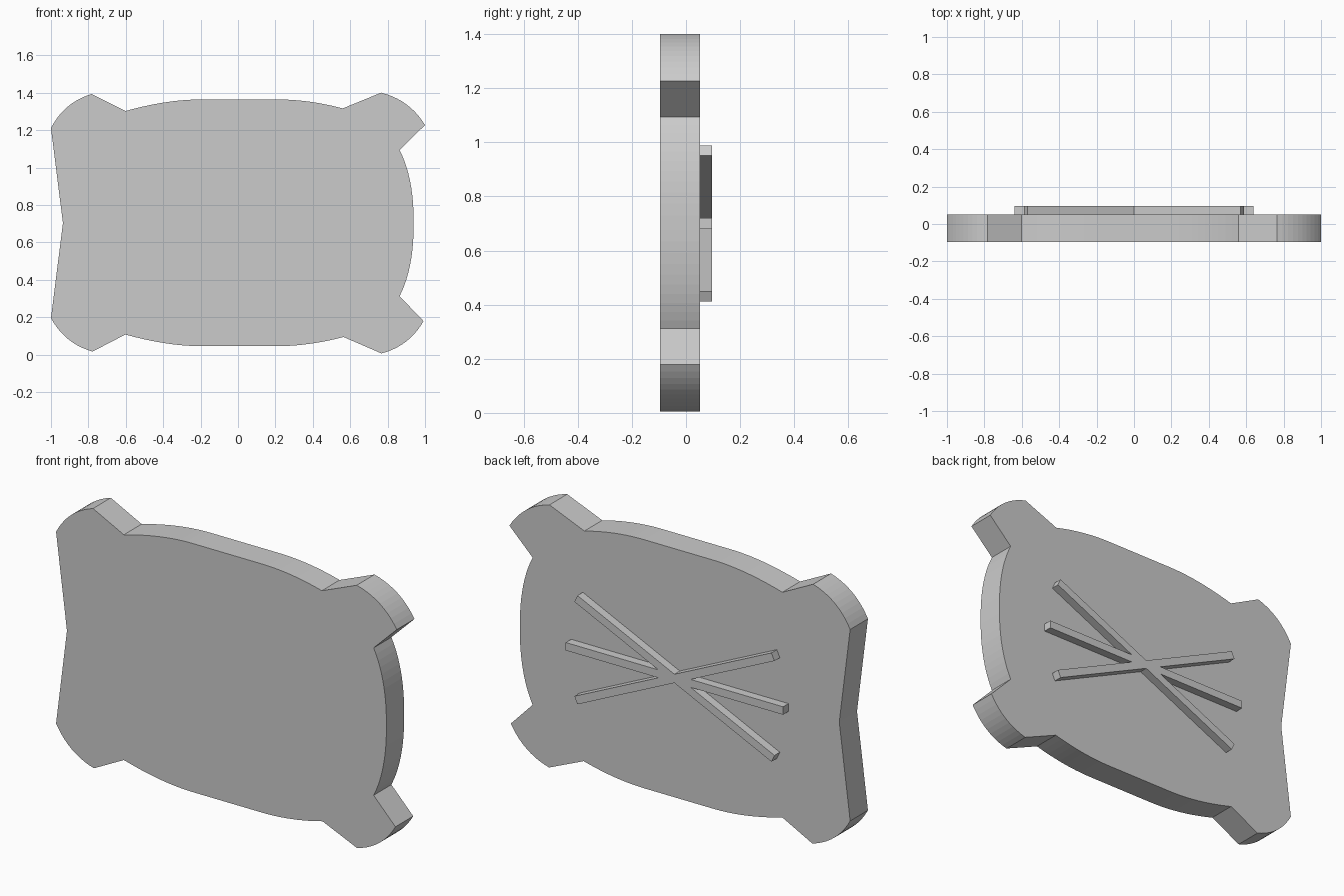
import bpy, bmesh
from math import sin, cos, radians
from mathutils import Vector

if "Cube" in bpy.data.objects:
    bpy.data.objects.remove(bpy.data.objects["Cube"])


def extrude_profile(name, pts, y0, y1):
    """Closed x/z outline turned into a slab from y0 to y1."""
    bm = bmesh.new()
    face = bm.faces.new([bm.verts.new((x, y0, z)) for x, z in pts])
    ext = bmesh.ops.extrude_face_region(bm, geom=[face])
    moved = [g for g in ext["geom"] if isinstance(g, bmesh.types.BMVert)]
    bmesh.ops.translate(bm, verts=moved, vec=(0, y1 - y0, 0))
    bmesh.ops.recalc_face_normals(bm, faces=bm.faces)
    bmesh.ops.triangulate(bm, faces=[f for f in bm.faces if len(f.verts) > 4])
    me = bpy.data.meshes.new(name)
    bm.to_mesh(me)
    bm.free()
    ob = bpy.data.objects.new(name, me)
    bpy.context.collection.objects.link(ob)
    return ob


def bend(a, c, b, n=10):
    """Quadratic curve from a to b, pulled towards c."""
    a, c, b = Vector(a), Vector(c), Vector(b)
    return [tuple(a * (1 - t) ** 2 + c * 2 * t * (1 - t) + b * t * t)
            for t in (i / n for i in range(n + 1))]


def lobe(a, b, bulge=0.03):
    """Rounded corner tip from a to b, bulging away from the plate centre."""
    a, b = Vector(a), Vector(b)
    d = (b - a).normalized()
    out = Vector((-d.y, d.x))
    mid = (a + b) / 2
    if out.dot(mid - Vector((0, 0.7))) < 0:
        out.negate()
    return bend(a, mid + out * 2 * bulge, b)


# Cushion-shaped plate, outlined clockwise from the left notch
outline = [(-0.936, 0.703)]
outline += lobe((-1.0, 1.211), (-0.783, 1.393))
outline += bend((-0.602, 1.302), (-0.38, 1.364), (-0.195, 1.364))
outline += bend((0.205, 1.364), (0.38, 1.364), (0.56, 1.316))
outline += lobe((0.765, 1.40), (1.0, 1.227))
outline += bend((0.864, 1.094), (0.937, 0.95), (0.939, 0.73))
outline += bend((0.939, 0.676), (0.937, 0.456), (0.864, 0.312))
outline += lobe((0.992, 0.179), (0.767, 0.006))
outline += bend((0.564, 0.094), (0.38, 0.045), (0.205, 0.045))
outline += bend((-0.195, 0.045), (-0.38, 0.045), (-0.602, 0.107))
outline += lobe((-0.778, 0.016), (-1.0, 0.195))
extrude_profile("plate", outline, -0.097, 0.052)

# Six-armed raised rib star on the back
half, length, centre_z = 0.021, 0.638, 0.70
arms = [0, 25, 155, 180, 205, 335]
star = []
for i, deg in enumerate(arms):
    a = radians(deg)
    nxt = radians(arms[(i + 1) % 6] + (360 if i == 5 else 0))
    for side in (-half, half):
        star.append((length * cos(a) - side * sin(a),
                     centre_z + length * sin(a) + side * cos(a)))
    r, m = half / sin((nxt - a) / 2), (a + nxt) / 2
    star.append((r * cos(m), centre_z + r * sin(m)))
extrude_profile("back_ribs", star, 0.052, 0.097)
